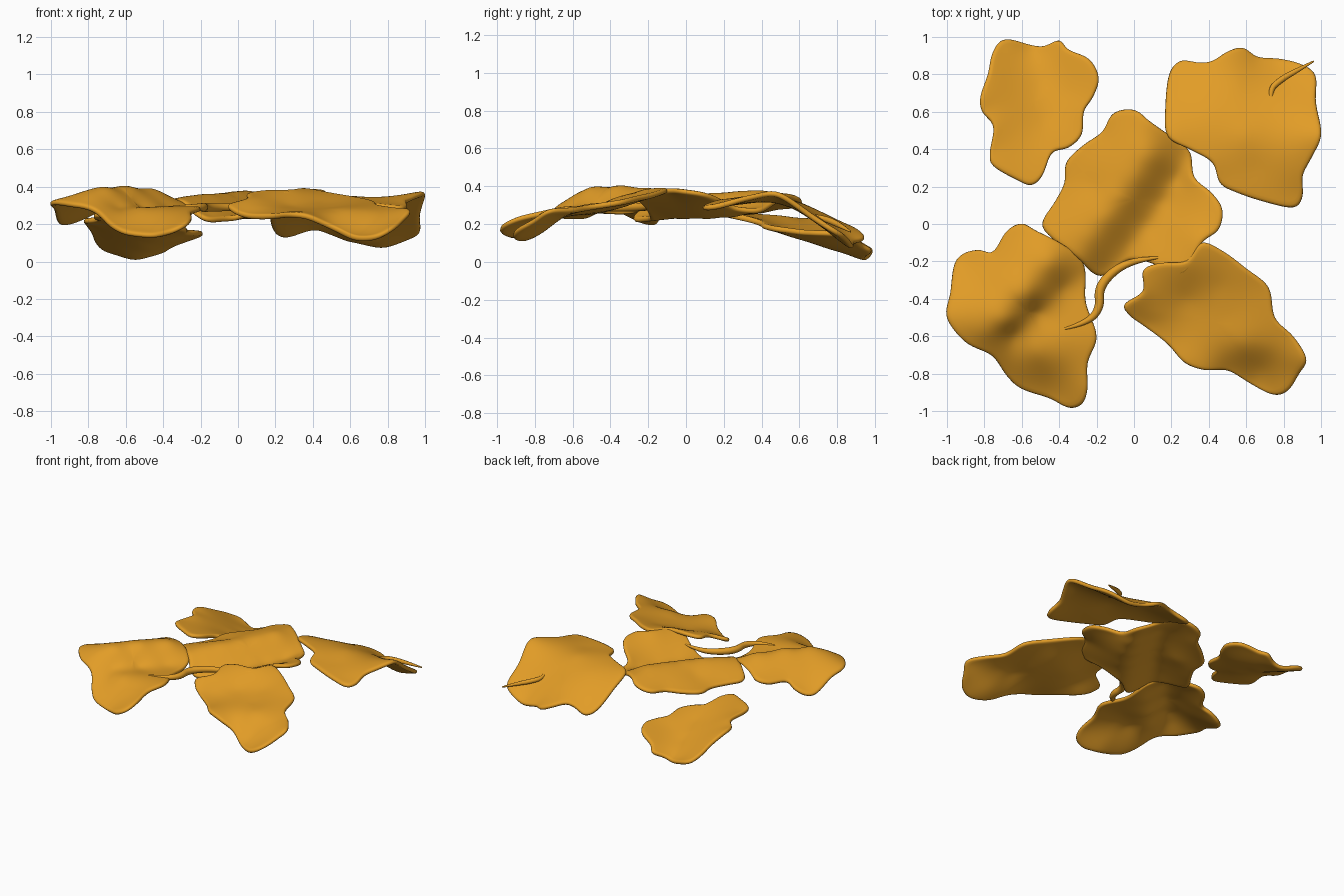
import bpy, bmesh, math
from mathutils import Vector

amber = bpy.data.materials.new("amber")
amber.diffuse_color = (0.76, 0.335, 0.02, 1)


def solve(a, b):
    """Gaussian elimination with pivoting."""
    n = len(b)
    m = [list(r) + [v] for r, v in zip(a, b)]
    for i in range(n):
        p = max(range(i, n), key=lambda r: abs(m[r][i]))
        m[i], m[p] = m[p], m[i]
        for r in range(i + 1, n):
            f = m[r][i] / m[i][i]
            for c in range(i, n + 1):
                m[r][c] -= f * m[i][c]
    x = [0] * n
    for i in reversed(range(n)):
        x[i] = (m[i][n] - sum(m[i][c] * x[c] for c in range(i + 1, n))) / m[i][i]
    return x


def kernel(p, q):
    return math.sqrt((p[0] - q[0]) ** 2 + (p[1] - q[1]) ** 2 + 0.0016)


def smooth_loop(pts, per=4):
    """Closed Catmull-Rom curve through the outline points."""
    n, out = len(pts), []
    for i in range(n):
        a, b, c, d = (Vector(pts[(i + k) % n][:2]) for k in (-1, 0, 1, 2))
        for s in range(per):
            t = s / per
            out.append(0.5 * (2 * b + (c - a) * t + (2 * a - 5 * b + 4 * c - d) * t * t
                              + (3 * b - a - 3 * c + d) * t ** 3))
    return out


def leaf(name, rim, inner, rings=13, thick=0.03):
    """Wavy sheet: rim outline plus inner points that shape the folds."""
    ctrl = rim + inner
    base = sum(p[2] for p in ctrl) / len(ctrl)
    w = solve([[kernel(p, q) for q in ctrl] for p in ctrl], [p[2] - base for p in ctrl])

    def height(p):
        return base + sum(k * kernel(p, q) for k, q in zip(w, ctrl))

    loop = smooth_loop(rim)
    mid = sum(loop, Vector((0, 0))) / len(loop)
    loop = [mid + (p - mid) * 1.008 for p in loop]  # makes up for rim rounding
    bm = bmesh.new()

    def vert(p):
        return bm.verts.new((p.x, p.y, height(p)))

    rows = [[vert(mid.lerp(p, r / rings)) for p in loop] for r in range(1, rings + 1)]
    centre, n = vert(mid), len(loop)
    for i in range(n):
        j = (i + 1) % n
        bm.faces.new((centre, rows[0][i], rows[0][j]))
        for a, b in zip(rows, rows[1:]):
            bm.faces.new((a[i], b[i], b[j], a[j]))
    bmesh.ops.recalc_face_normals(bm, faces=bm.faces)
    me = bpy.data.meshes.new(name)
    bm.to_mesh(me)
    bm.free()
    me.materials.append(amber)
    for f in me.polygons:
        f.use_smooth = True
    ob = bpy.data.objects.new(name, me)
    bpy.context.collection.objects.link(ob)
    sol = ob.modifiers.new("thickness", 'SOLIDIFY')
    sol.thickness, sol.offset = thick, 0
    sub = ob.modifiers.new("round_rim", 'SUBSURF')
    sub.levels = sub.render_levels = 1


def strand(name, pts, width):
    """Thin tapering stalk."""
    cu = bpy.data.curves.new(name, 'CURVE')
    cu.dimensions = '3D'
    cu.bevel_depth, cu.bevel_resolution, cu.use_fill_caps = width, 3, True
    sp = cu.splines.new('NURBS')
    sp.points.add(len(pts) - 1)
    for i, (p, q) in enumerate(zip(sp.points, pts)):
        p.co = (*q, 1)
        p.radius = 0.25 + 0.75 * math.sin(math.pi * i / (len(pts) - 1))
    sp.use_endpoint_u, sp.order_u, sp.resolution_u = True, 3, 8
    cu.materials.append(amber)
    ob = bpy.data.objects.new(name, cu)
    bpy.context.collection.objects.link(ob)


# Middle leaf: ridge, trough and raised outer flap
leaf("middle_leaf", [
    (-.05, .61, .31), (-.12, .58, .295), (-.17, .49, .285), (-.27, .42, .27), (-.36, .33, .26),
    (-.37, .22, .26), (-.42, .12, .26), (-.49, 0, .265), (-.42, -.09, .30), (-.30, -.18, .315),
    (-.22, -.26, .25), (-.15, -.27, .22), (-.03, -.19, .23), (.10, -.21, .29), (.22, -.27, .35),
    (.30, -.23, .37), (.36, -.10, .38), (.45, -.03, .375), (.47, .08, .36), (.41, .17, .33),
    (.32, .25, .29), (.30, .38, .27), (.22, .45, .30), (.08, .55, .345), (.02, .60, .33)],
    [(-.24, -.07, .335), (-.16, .03, .345), (-.08, .14, .35), (0, .25, .355), (.08, .37, .36),
     (-.02, -.10, .24), (.07, 0, .24), (.15, .12, .24), (.23, .25, .25),
     (.25, -.03, .31), (-.22, .20, .305)])

# Front left leaf: diagonal ridge, a level shelf, front lobe drooping
leaf("front_left_leaf", [
    (-1.0, -.50, .31), (-.98, -.37, .28), (-.96, -.22, .21), (-.91, -.16, .205), (-.83, -.14, .235),
    (-.75, -.15, .27), (-.68, -.04, .275), (-.60, 0, .295), (-.52, -.04, .32), (-.40, -.10, .335),
    (-.29, -.18, .30), (-.26, -.27, .27), (-.26, -.42, .27), (-.20, -.60, .28), (-.25, -.74, .26),
    (-.25, -.88, .23), (-.28, -.96, .195), (-.35, -.98, .16), (-.45, -.93, .135), (-.60, -.88, .15),
    (-.68, -.81, .19), (-.76, -.70, .265), (-.90, -.63, .30)],
    [(-.58, -.37, .385), (-.70, -.51, .375), (-.80, -.57, .35), (-.45, -.20, .375),
     (-.80, -.35, .33), (-.65, -.59, .285), (-.52, -.47, .28), (-.38, -.34, .28),
     (-.40, -.60, .28), (-.52, -.68, .27), (-.40, -.70, .265), (-.45, -.83, .185)])

# Front right leaf: high at the back, level middle, low front tip
leaf("front_right_leaf", [
    (-.05, -.43, .30), (.05, -.36, .33), (.05, -.25, .355), (.14, -.21, .37), (.28, -.20, .375),
    (.36, -.10, .38), (.48, -.15, .36), (.60, -.24, .34), (.72, -.34, .315), (.75, -.50, .29),
    (.85, -.60, .275), (.92, -.72, .27), (.88, -.80, .22), (.82, -.89, .17), (.74, -.91, .13),
    (.62, -.85, .125), (.50, -.78, .18), (.38, -.78, .235), (.27, -.74, .25), (.18, -.64, .24),
    (.05, -.54, .24), (-.02, -.49, .265)],
    [(.28, -.40, .285), (.45, -.33, .305), (.30, -.55, .26), (.50, -.50, .275), (.58, -.64, .26),
     (.70, -.65, .25), (.68, -.77, .165), (.12, -.47, .28)])

# Back right leaf: gentle crown, falls away toward the back edge
leaf("back_right_leaf", [
    (.17, .63, .27), (.19, .80, .17), (.25, .87, .135), (.35, .86, .165), (.42, .87, .175),
    (.50, .92, .15), (.58, .94, .12), (.66, .89, .10), (.78, .88, .08), (.90, .85, .12),
    (.97, .79, .16), (.97, .65, .25), (1.0, .48, .36), (.95, .36, .345), (.90, .26, .32),
    (.90, .15, .29), (.85, .09, .285), (.70, .12, .30), (.55, .17, .315), (.46, .22, .32),
    (.42, .33, .335), (.30, .40, .335), (.18, .47, .33)],
    [(.40, .60, .30), (.60, .47, .335), (.75, .70, .22), (.55, .75, .225), (.65, .30, .32)])

# Back left leaf: shallow trough dipping to the ground
leaf("back_left_leaf", [
    (-.66, .985, .05), (-.55, .955, .02), (-.48, .95, .035), (-.40, .98, .06), (-.35, .93, .09),
    (-.24, .88, .13), (-.19, .78, .15), (-.22, .68, .155), (-.27, .60, .16), (-.28, .48, .175),
    (-.35, .41, .19), (-.44, .38, .21), (-.49, .26, .24), (-.55, .21, .25), (-.63, .24, .25),
    (-.75, .31, .25), (-.77, .38, .24), (-.75, .52, .23), (-.81, .60, .22), (-.82, .68, .215),
    (-.78, .80, .16), (-.76, .90, .11), (-.72, .97, .07)],
    [(-.50, .75, .085), (-.48, .55, .15), (-.65, .60, .18), (-.35, .70, .12)])

# Thin stalks
strand("front_stalk", [(-.37, -.56, .29), (-.25, -.53, .29), (-.18, -.45, .29), (-.19, -.34, .29),
                       (-.10, -.24, .29), (.02, -.19, .29), (.13, -.18, .31)], 0.026)
strand("back_stalk", [(.74, .61, .26), (.72, .71, .235), (.78, .77, .215), (.87, .82, .19),
                      (.96, .87, .16)], 0.018)
